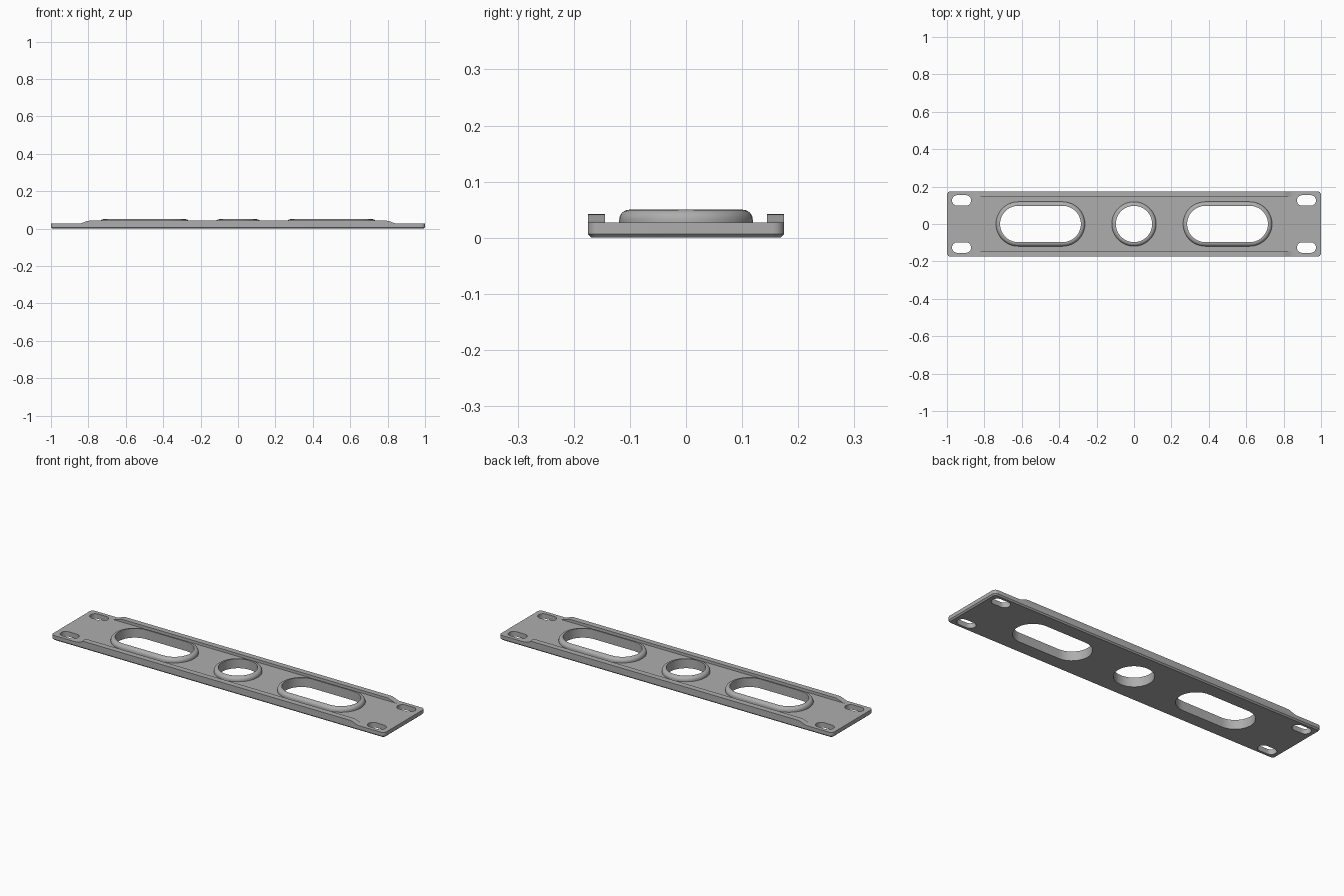
import bpy, bmesh, math

if "Cube" in bpy.data.objects:
    bpy.data.objects.remove(bpy.data.objects["Cube"])

metal = bpy.data.materials.new("plain grey metal")
metal.diffuse_color = (0.42, 0.42, 0.42, 1)
metal.use_nodes = True
metal.node_tree.nodes["Principled BSDF"].inputs["Base Color"].default_value = metal.diffuse_color

T = 0.027          # plate thickness
HW = 0.175         # plate half width


def outline(cx, cy, hx, hy, r, n):
    """Rounded rectangle / slot / circle outline, n segments per corner."""
    pts = []
    for k, (sx, sy) in enumerate([(1, 1), (-1, 1), (-1, -1), (1, -1)]):
        for i in range(n + 1):
            a = math.pi / 2 * (k + i / n)
            pts.append((cx + sx * (hx - r) + r * math.cos(a),
                        cy + sy * (hy - r) + r * math.sin(a)))
    clean = []
    for p in pts:
        if not clean or math.dist(p, clean[-1]) > 1e-5:
            clean.append(p)
    if math.dist(clean[0], clean[-1]) < 1e-5:
        clean.pop()
    return clean


def loft(bm, loops):
    """Skin a list of (outline, z); returns the vertex rings."""
    rings = [[bm.verts.new((x, y, z)) for x, y in pts] for pts, z in loops]
    for a, b in zip(rings, rings[1:]):
        for i in range(len(a)):
            j = (i + 1) % len(a)
            bm.faces.new((a[i], a[j], b[j], b[i]))
    return rings


def finish(bm, name):
    bmesh.ops.recalc_face_normals(bm, faces=bm.faces)
    me = bpy.data.meshes.new(name)
    bm.to_mesh(me)
    bm.free()
    me.materials.append(metal)
    ob = bpy.data.objects.new(name, me)
    bpy.context.collection.objects.link(ob)
    bpy.ops.object.select_all(action='DESELECT')
    ob.select_set(True)
    bpy.context.view_layer.objects.active = ob
    bpy.ops.object.shade_smooth_by_angle(angle=math.radians(30))
    return ob


# openings: centre x, inner half length, inner half width
openings = [(-0.5, 0.216, 0.097), (0, 0.097, 0.097), (0.5, 0.216, 0.097)]
RIM = 0.022

# plate with chamfered underside, large openings and mounting slots
bm = bmesh.new()
C = 0.007
shells = [loft(bm, [(outline(0, 0, 1 - C, HW - C, 0.02 - C, 6), 0),
                    (outline(0, 0, 1, HW, 0.02, 6), C),
                    (outline(0, 0, 1, HW, 0.02, 6), T)])]
for cx, hx, hy in openings:
    pts = outline(cx, 0, hx, hy, hy, 12)
    shells.append(loft(bm, [(pts, 0), (pts, T)]))
for sx in (-1, 1):
    for sy in (-1, 1):
        pts = outline(sx * 0.922, sy * 0.126, 0.051, 0.028, 0.028, 8)
        shells.append(loft(bm, [(pts, 0), (pts, T)]))
for end, nz in ((0, -1), (-1, 1)):
    edges = []
    for rings in shells:
        r = rings[end]
        edges += [bm.edges.get((r[i], r[i - 1])) for i in range(len(r))]
    bmesh.ops.triangle_fill(bm, edges=edges, use_beauty=True, normal=(0, 0, nz))
finish(bm, "mounting_plate")

# raised rims with rounded outer edge
for (cx, hx, hy), name in zip(openings, ("left_rim", "centre_rim", "right_rim")):
    prof = [(0, T), (0, 0.05)]
    R = 0.018
    for i in range(7):
        a = math.pi / 2 * (1 - i / 6)
        prof.append((RIM - R + R * math.cos(a), 0.05 - R + R * math.sin(a)))
    prof.append((RIM, T))
    bm = bmesh.new()
    loft(bm, [(outline(cx, 0, hx + d, hy + d, hy + d, 12), z) for d, z in prof])
    finish(bm, name)

# long edge rails with S-curved ends
ramp = []
for i in range(9):
    t = i / 8
    ramp.append((0.85 - 0.055 * t, T + 0.015 * (3 * t * t - 2 * t ** 3)))
top = ramp + [(-x, z) for x, z in reversed(ramp)]
for s, name in ((-1, "front_rail"), (1, "back_rail")):
    bm = bmesh.new()
    a = [bm.verts.new((x, s * 0.144, z)) for x, z in top]
    b = [bm.verts.new((x, s * HW, z)) for x, z in top]
    for i in range(len(a) - 1):
        bm.faces.new((a[i], a[i + 1], b[i + 1], b[i]))
    bm.faces.new(a)
    bm.faces.new(b)
    finish(bm, name)
